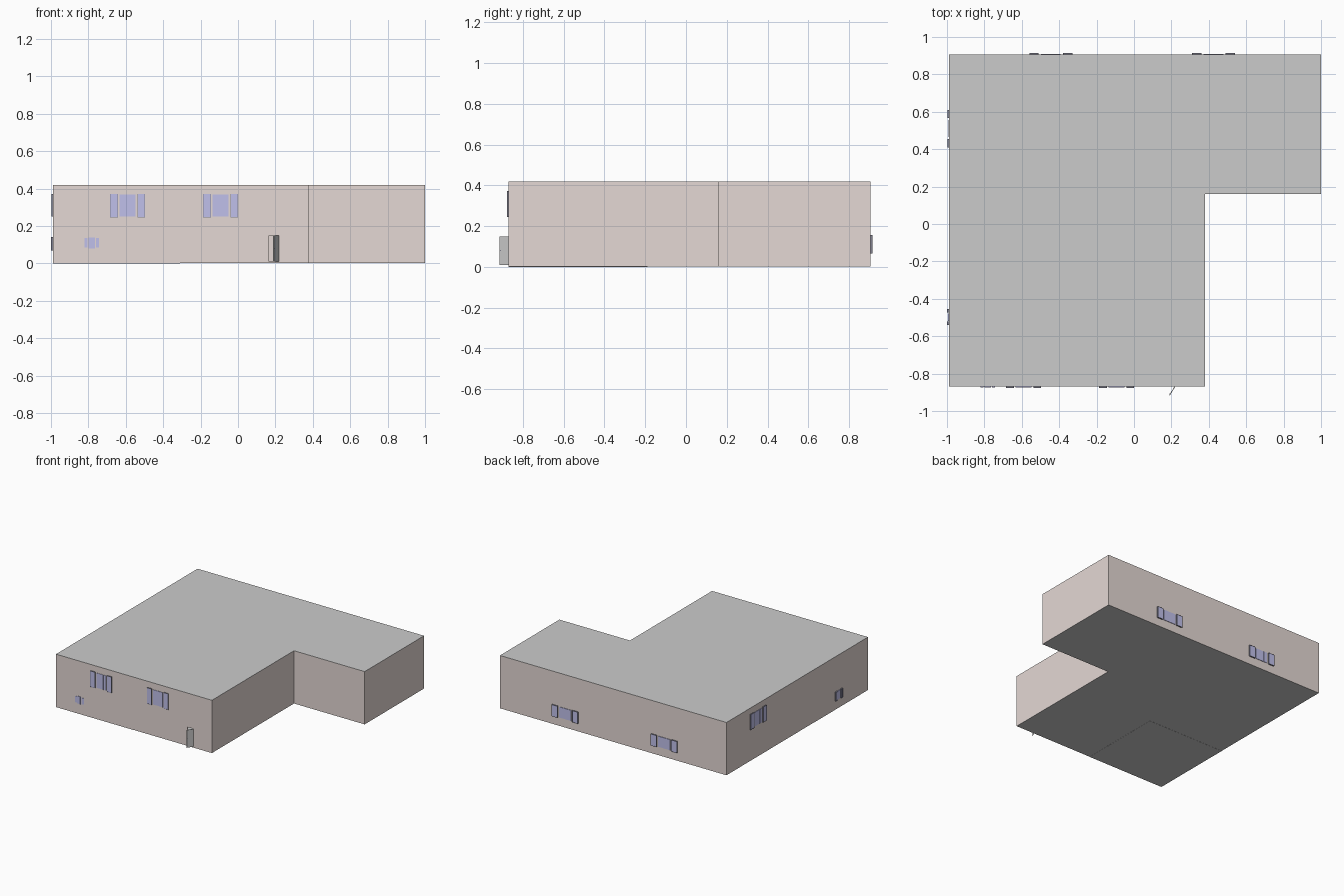
import bpy, bmesh
from math import pi, atan2, hypot
from mathutils import Matrix, Vector

if "Cube" in bpy.data.objects:
    bpy.data.objects.remove(bpy.data.objects["Cube"])

def material(name, col):
    m = bpy.data.materials.new(name)
    m.diffuse_color = (*col, 1)
    m.use_nodes = True
    m.node_tree.nodes["Principled BSDF"].inputs["Base Color"].default_value = m.diffuse_color
    return m

PINK = material("plaster", (0.78, 0.69, 0.66))
BLUE = material("glass", (0.53, 0.53, 0.83))
DARK = material("frame", (0.22, 0.22, 0.28))

def finish(name, bm, mat=None):
    bmesh.ops.recalc_face_normals(bm, faces=bm.faces)
    me = bpy.data.meshes.new(name)
    bm.to_mesh(me)
    bm.free()
    ob = bpy.data.objects.new(name, me)
    bpy.context.collection.objects.link(ob)
    if mat:
        me.materials.append(mat)
    return ob

def box(name, lo, hi, mat=None, matrix=Matrix()):
    lo, hi = Vector(lo), Vector(hi)
    bm = bmesh.new()
    bmesh.ops.create_cube(bm, size=1)
    for v in bm.verts:
        v.co = matrix @ Vector([(lo[i] + hi[i]) / 2 + v.co[i] * (hi[i] - lo[i]) for i in range(3)])
    return finish(name, bm, mat)

def slab(name, outline, z0, z1, mat=None, caps=True):
    bm = bmesh.new()
    low = [bm.verts.new((x, y, z0)) for x, y in outline]
    top = [bm.verts.new((x, y, z1)) for x, y in outline]
    n = len(outline)
    for i in range(n):
        j = (i + 1) % n
        bm.faces.new((low[i], low[j], top[j], top[i]))
    if caps:
        bm.faces.new(low[::-1])
        bm.faces.new(top)
    return finish(name, bm, mat)

# L-shaped shell
X0, X1, XM = -0.989, 1.0, 0.38
Y0, Y1, YM = -0.87, 0.905, 0.16
H = 0.42
L = [(X0, Y0), (XM, Y0), (XM, YM), (X1, YM), (X1, Y1), (X0, Y1)]
walls = slab("outer_walls", L, 0.002, H - 0.002, PINK, caps=False)
sol = walls.modifiers.new("thickness", 'SOLIDIFY')
sol.thickness, sol.offset, sol.use_even_offset = 0.006, -1, True

# Doorway cut through the front wall
cutter = box("doorway_cutter", (0.165, Y0 - 0.05, 0.01), (0.22, Y0 + 0.05, 0.15))
cutter.hide_render = True
cutter.hide_viewport = True
cut = walls.modifiers.new("doorway", 'BOOLEAN')
cut.operation, cut.object, cut.solver = 'DIFFERENCE', cutter, 'EXACT'

# Roof, floors and the inner partition
slab("roof", L, H - 0.002, H)
slab("ground_floor", L, 0.001, 0.004)
inner = [(X0 + .006, Y0 + .006), (XM - .006, Y0 + .006), (XM - .006, YM + .006),
         (X1 - .006, YM + .006), (X1 - .006, Y1 - .006), (X0 + .006, Y1 - .006)]
slab("upper_floor", inner, 0.206, 0.211)
box("floor_patch", (X0, Y0, 0), (-0.31, -0.19, 0.002))
box("partition_wall", (X0 + .006, YM, 0.004), (XM - .006, YM + 0.006, H - 0.002), PINK)

# Open door leaf hinged at the right side of the doorway
dx, dy = 0.19 - 0.218, -0.915 - Y0
hinge = Matrix.Translation((0.218, Y0, 0)) @ Matrix.Rotation(atan2(dy, dx), 4, 'Z')
width = hypot(dx, dy)
box("door_leaf", (0, -0.002, 0.01), (width, 0.002, 0.15), None, hinge)
box("door_handle", (width - 0.010, -0.004, 0.078), (width - 0.005, 0.004, 0.083), DARK, hinge)

def window(name, place, w, z0, z1, depth, framed=True):
    """Local x runs along the wall, local -y points outward."""
    s = w * 0.22
    c = w / 2 - s - w * 0.05
    zi = (z1 - z0) * 0.04
    # Middle pane with two mullions
    box(name + "_pane", (-c, -depth * 0.4, z0 + zi), (c, 0.001, z1 - zi), BLUE, place)
    for i, x in enumerate((-c * 0.4, c * 0.4)):
        box(f"{name}_mullion_{i}", (x - 0.0012, -depth * 0.5, z0 + zi), (x + 0.0012, 0, z1 - zi), BLUE, place)
    # Side casements
    for side, tag in ((-1, "left"), (1, "right")):
        a, b = sorted((side * w / 2, side * (w / 2 - s)))
        if not framed:
            box(f"{name}_{tag}_casement", (a, -depth * 0.4, z0 + zi * 3), (b, 0.001, z1 - zi * 3), BLUE, place)
            continue
        t = 0.0022
        box(f"{name}_{tag}_casement", (a + t, -depth * 0.9, z0 + t), (b - t, 0.001, z1 - t), BLUE, place)
        for k, (p, q, r, u) in enumerate(((a, a + t, z0, z1), (b - t, b, z0, z1),
                                          (a + t, b - t, z0, z0 + t), (a + t, b - t, z1 - t, z1))):
            box(f"{name}_{tag}_frame_{k}", (p, -depth, r), (q, 0.001, u), DARK, place)

def on_wall(x, y, turn):
    return Matrix.Translation((x, y, 0)) @ Matrix.Rotation(turn, 4, 'Z')

# Windows: front, back and left walls
for i, x in enumerate((-0.59, -0.093)):
    window(f"front_window_{i}", on_wall(x, Y0, 0), 0.187, 0.245, 0.372, 0.008)
window("front_small_window", on_wall(-0.782, Y0, 0), 0.08, 0.078, 0.142, 0.008, framed=False)
for i, x in enumerate((-0.445, 0.425)):
    window(f"back_window_{i}", on_wall(x, Y1, pi), 0.23, 0.065, 0.157, 0.010)
window("left_window", on_wall(X0, 0.51, -pi / 2), 0.20, 0.25, 0.372, 0.008)
window("left_small_window", on_wall(X0, -0.498, -pi / 2), 0.085, 0.07, 0.142, 0.011)
